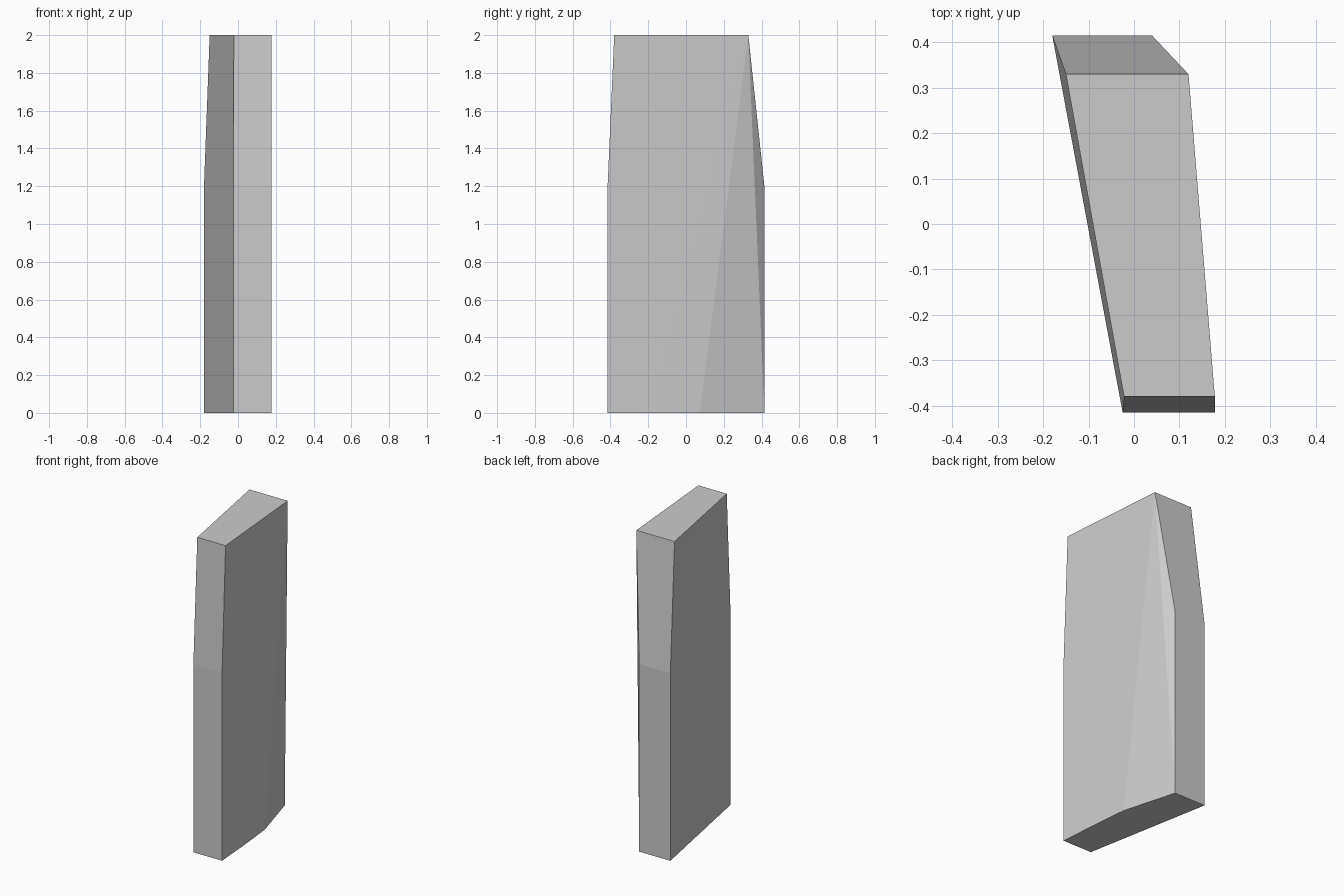
import bpy
import bmesh

if "Cube" in bpy.data.objects:
    bpy.data.objects.remove(bpy.data.objects["Cube"])

bm = bmesh.new()


def ring(points, z):
    return [bm.verts.new((x, y, z)) for x, y in points]


# Cross-sections: front left, back left, back right, front right
base_outline = [(-0.025, -0.415), (-0.18, 0.415), (0.04, 0.415), (0.178, -0.415)]
top_outline = [(-0.022, -0.38), (-0.15, 0.33), (0.12, 0.33), (0.178, -0.38)]
base = ring(base_outline, 0.0)
shoulder = ring(base_outline, 1.2)
top = ring(top_outline, 2.0)

# Extra points that bow the right side outward at the foot
bow = ring([(0.137, 0.073), (0.16, -0.17)], 0.0)

# Left, back and front walls
for lower, upper in ((base, shoulder), (shoulder, top)):
    for a, b in ((0, 1), (1, 2), (3, 0)):
        bm.faces.new((lower[a], lower[b], upper[b], upper[a]))

# Right side: facets fanning out from the top back corner
rim = [shoulder[2], base[2], *bow, base[3], shoulder[3], top[3]]
for a, b in zip(rim, rim[1:]):
    bm.faces.new((top[2], a, b))

# Caps
bm.faces.new(top)
bm.faces.new(base[:3] + bow + base[3:])
bmesh.ops.recalc_face_normals(bm, faces=bm.faces)

mesh = bpy.data.meshes.new("stone_slab")
bm.to_mesh(mesh)
bm.free()
slab = bpy.data.objects.new("stone_slab", mesh)
bpy.context.collection.objects.link(slab)
